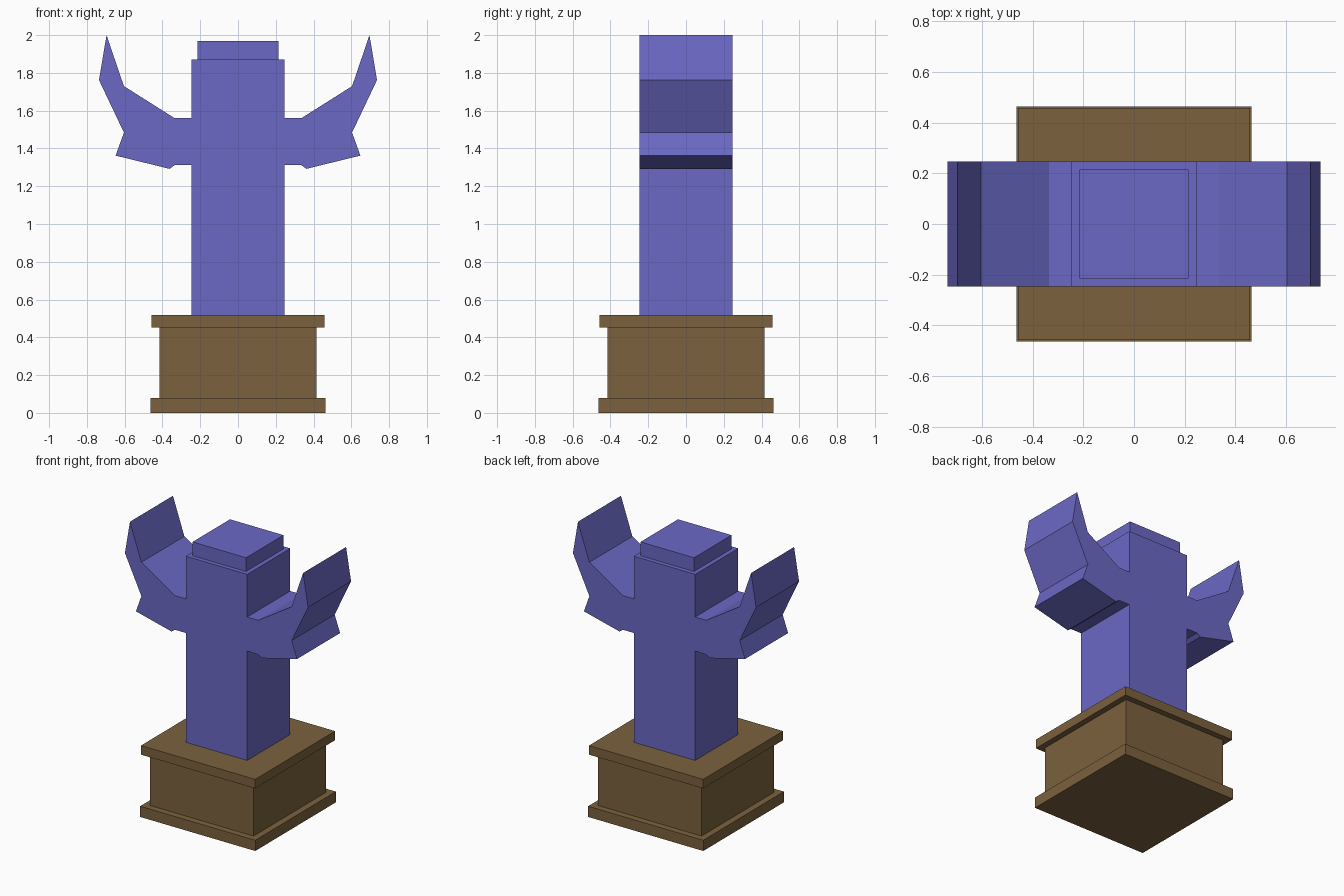
import bpy
import bmesh

if "Cube" in bpy.data.objects:
    bpy.data.objects.remove(bpy.data.objects["Cube"])


def material(name, color):
    m = bpy.data.materials.new(name)
    m.diffuse_color = (*color, 1)
    m.use_nodes = True
    m.node_tree.nodes["Principled BSDF"].inputs["Base Color"].default_value = m.diffuse_color
    return m


purple = material("purple", (0.147, 0.14, 0.56))
brown = material("brown", (0.20, 0.12, 0.047))


def finish(name, bm, mat):
    bmesh.ops.recalc_face_normals(bm, faces=bm.faces)
    mesh = bpy.data.meshes.new(name)
    bm.to_mesh(mesh)
    bm.free()
    mesh.materials.append(mat)
    obj = bpy.data.objects.new(name, mesh)
    bpy.context.collection.objects.link(obj)
    return obj


def square_block(name, half, z0, z1, mat):
    bm = bmesh.new()
    bmesh.ops.create_cube(bm, size=1)
    bmesh.ops.scale(bm, vec=(2 * half, 2 * half, z1 - z0), verts=bm.verts)
    bmesh.ops.translate(bm, vec=(0, 0, (z0 + z1) / 2), verts=bm.verts)
    return finish(name, bm, mat)


# Stepped plinth
square_block("plinth_foot", 0.463, 0.0, 0.078, brown)
square_block("plinth_core", 0.416, 0.078, 0.452, brown)
square_block("plinth_top", 0.459, 0.452, 0.518, brown)

# Column with raised wings: right half outline, mirrored and extruded in depth
half_outline = [
    (0.247, 0.518), (0.247, 1.312), (0.335, 1.312), (0.362, 1.292),
    (0.648, 1.362), (0.604, 1.484), (0.736, 1.762), (0.696, 2.0),
    (0.604, 1.73), (0.335, 1.56), (0.247, 1.56), (0.247, 1.87),
]
outline = half_outline + [(-x, z) for x, z in reversed(half_outline)]
depth = 0.247
bm = bmesh.new()
front = bm.faces.new([bm.verts.new((x, -depth, z)) for x, z in outline])
ext = bmesh.ops.extrude_face_region(bm, geom=[front], use_keep_orig=True)
moved = [g for g in ext["geom"] if isinstance(g, bmesh.types.BMVert)]
bmesh.ops.translate(bm, vec=(0, 2 * depth, 0), verts=moved)
finish("winged_column", bm, purple)

# Cap on the head
square_block("head_cap", 0.215, 1.87, 1.97, purple)
